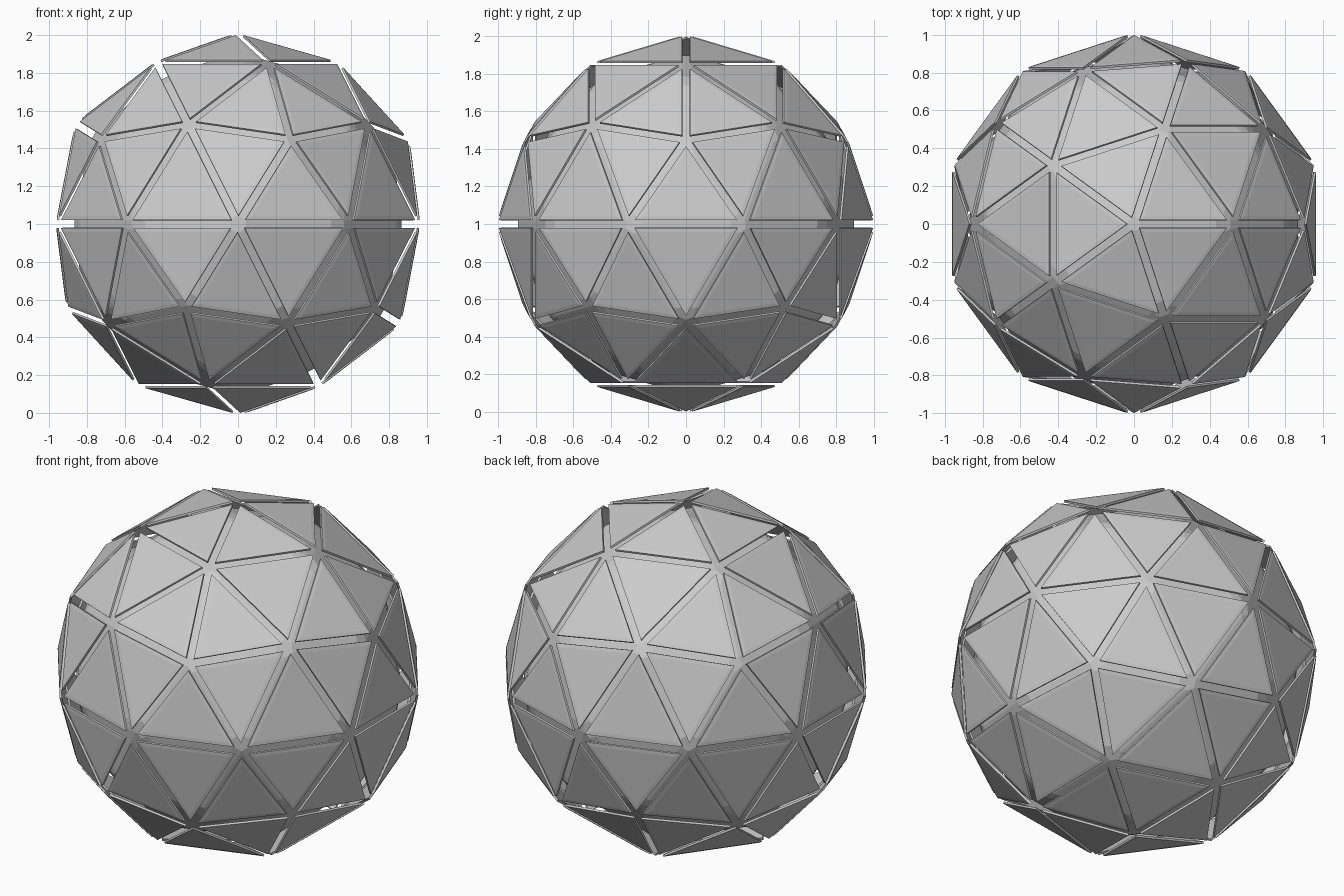
import bpy, bmesh
from mathutils import Vector

if "Cube" in bpy.data.objects:
    bpy.data.objects.remove(bpy.data.objects["Cube"])

GAP = 0.022       # half of the seam between two panels
THICK = 0.012     # panel thickness
RIM = 0.02        # width of the faint rim chamfer
RISE = 0.002
R_OUT, R_IN = 1.0156, 0.914
CENTRE = Vector((0, 0, 1))


def add_object(name, bm):
    bmesh.ops.recalc_face_normals(bm, faces=bm.faces)
    mesh = bpy.data.meshes.new(name)
    bm.to_mesh(mesh)
    bm.free()
    ob = bpy.data.objects.new(name, mesh)
    ob.location = CENTRE
    bpy.context.collection.objects.link(ob)
    return ob


def geodesic(radius):
    bm = bmesh.new()
    bmesh.ops.create_icosphere(bm, subdivisions=2, radius=radius)
    return bm


def inset_triangle(pts, dist, offset):
    """Triangle shrunk evenly by dist and moved along its outward normal."""
    a, b, c = pts
    la, lb, lc = (b - c).length, (c - a).length, (a - b).length
    per = la + lb + lc
    mid = (a * la + b * lb + c * lc) / per
    n = (b - a).cross(c - a)
    r = n.length / per
    n.normalize()
    if n.dot(mid) < 0:
        n = -n
    k = 1 - dist / r
    return [mid + (p - mid) * k + n * offset for p in pts]


# Floating triangular panels
src = geodesic(R_OUT)
panels = bmesh.new()
for f in src.faces:
    pts = [v.co.copy() for v in f.verts]
    rings = [[panels.verts.new(p) for p in inset_triangle(pts, d, o)]
             for d, o in ((GAP, -THICK), (GAP, 0), (GAP + RIM, RISE))]
    panels.faces.new(rings[0][::-1])
    panels.faces.new(rings[2])
    for lo, hi in zip(rings, rings[1:]):
        for i in range(3):
            j = (i + 1) % 3
            panels.faces.new((lo[i], lo[j], hi[j], hi[i]))
src.free()
top = max(v.co.z for v in panels.verts)
bmesh.ops.scale(panels, vec=Vector((1, 1, 1)) / top, verts=panels.verts)
add_object("outer_panels", panels)

# Inner faceted shell with bevelled edges
core = add_object("inner_shell", geodesic(R_IN))
bev = core.modifiers.new("edge_bevel", 'BEVEL')
bev.width = 0.025
bev.segments = 1
bev.limit_method = 'NONE'
